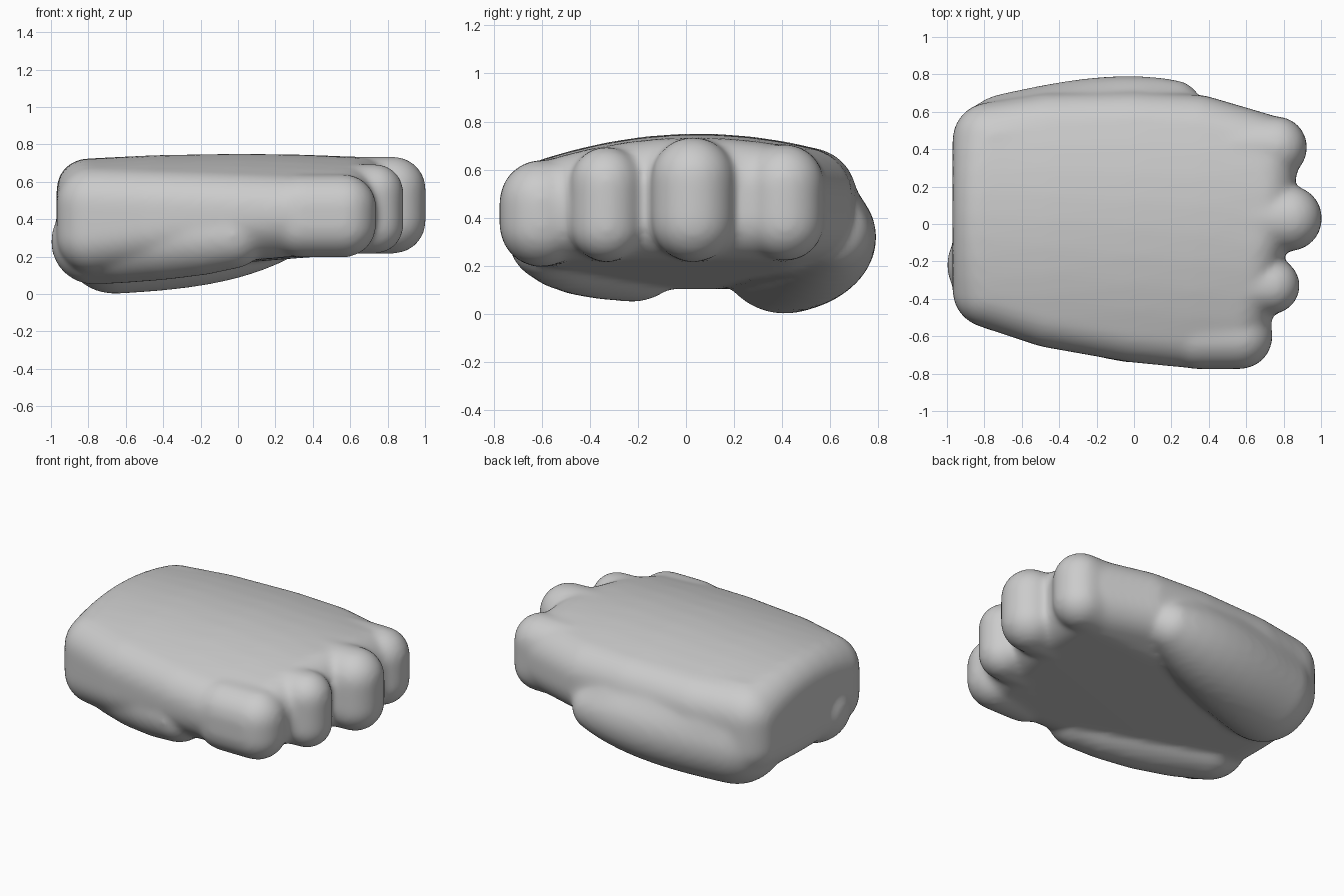
import bpy, bmesh
from mathutils import Vector

cube = bpy.data.objects.get("Cube")
if cube:
    bpy.data.objects.remove(cube, do_unlink=True)

skin = bpy.data.materials.new("plain grey")
skin.use_nodes = True
grey = (0.6, 0.6, 0.6, 1)
skin.diffuse_color = grey
skin.node_tree.nodes["Principled BSDF"].inputs["Base Color"].default_value = grey

# Unit ball whose points are reused for every rounded part
ball = bmesh.new()
bmesh.ops.create_icosphere(ball, subdivisions=4, radius=1)
ball_points = [v.co.copy() for v in ball.verts]
ball.free()


def hull(bm, balls):
    """Add the convex skin stretched over balls given as (x, y, z, radius)."""
    part = bmesh.new()
    for x, y, z, r in balls:
        for p in ball_points:
            part.verts.new(Vector((x, y, z)) + p * r)
    bmesh.ops.convex_hull(part, input=part.verts[:])
    loose = [v for v in part.verts if not v.link_faces]
    bmesh.ops.delete(part, geom=loose, context='VERTS')
    bmesh.ops.recalc_face_normals(part, faces=part.faces[:])
    temp = bpy.data.meshes.new("temp")
    part.to_mesh(temp)
    part.free()
    bm.from_mesh(temp)
    bpy.data.meshes.remove(temp)


def top_height(x, y):
    """Arched back of the hand."""
    return 0.75 - 0.28 * (y - 0.05) ** 2 - 0.04 * x * x


bm = bmesh.new()

# Palm slab: stations of right edge and left edge, with the knuckle line slanting
palm_balls = []
for x_right, y_right, x_left, y_left in [(-0.9, -0.555, -0.9, 0.65), (-0.45, -0.66, -0.45, 0.7),
                                         (0, -0.74, 0, 0.71), (0.3, -0.77, 0.34, 0.69),
                                         (0.52, -0.775, 0.68, 0.59)]:
    for i in range(9):
        t = i / 8
        r = 0.165 + 0.15 * (t - 0.5) ** 2
        y = (y_right + r) * (1 - t) + (y_left - r) * t
        # Keep the wrist end flat
        x = max(r - 0.97, x_right + (x_left - x_right) * min(1, 1.5 * t))
        low = 0.22 + 0.13 * min(x - 0.1, 0)
        palm_balls += [(x, y, top_height(x, y) - r, r), (x, y, low + r, r)]
hull(bm, palm_balls)

# Four knuckles: end x, centre y, radius, bottom z, top z
for end, y, r, low, high in [(0.925, 0.41, 0.165, 0.22, 0.705), (1.005, 0.03, 0.175, 0.215, 0.735),
                             (0.885, -0.33, 0.15, 0.215, 0.695), (0.74, -0.6, 0.175, 0.195, 0.64)]:
    hull(bm, [(x, y, z, r) for x in (end - r, end - 0.4) for z in (low + r, high - r)])

# Thumb mound: tapering swell that runs up into the left edge of the palm
thumb_balls = [(x, 0.49, 0.5, 0.19) for x in (-0.3, 0.08)] + [(-0.75, 0.44, 0.5, 0.19)]
for i in range(11):
    s = i / 10
    thumb_balls.append((-0.66 + 0.87 * s, 0.41 + 0.205 * s, 0.29 + 0.04 * s,
                        0.29 - 0.015 * s - 0.12 * s ** 3))
hull(bm, thumb_balls)

# Heel of the hand on the right side
hull(bm, [(-0.77, -0.22, 0.28, 0.23), (-0.6, -0.33, 0.285, 0.226), (-0.4, -0.425, 0.295, 0.22),
          (-0.2, -0.5, 0.305, 0.205), (-0.03, -0.56, 0.315, 0.18)])

mesh = bpy.data.meshes.new("palm")
bm.to_mesh(mesh)
bm.free()
mesh.materials.append(skin)
palm = bpy.data.objects.new("palm", mesh)
bpy.context.collection.objects.link(palm)

# Fuse the parts and soften the creases
remesh = palm.modifiers.new("fuse", 'REMESH')
remesh.mode = 'VOXEL'
remesh.voxel_size = 0.018
remesh.use_smooth_shade = True
soften = palm.modifiers.new("soften", 'SMOOTH')
soften.factor = 0.5
soften.iterations = 16
